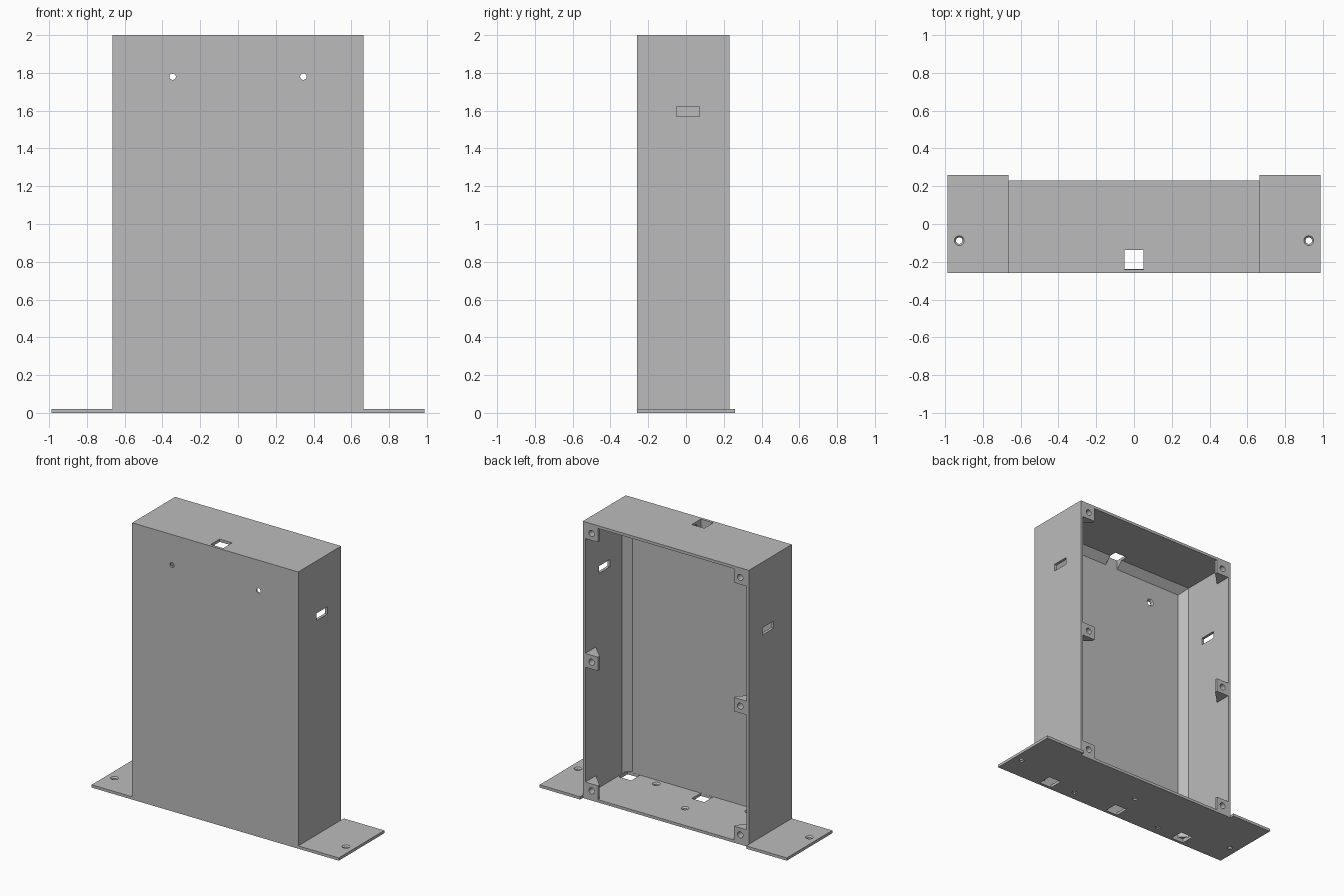
import bpy, bmesh
from mathutils import Matrix

cube = bpy.data.objects.get("Cube")
if cube:
    bpy.data.objects.remove(cube, do_unlink=True)

grey = bpy.data.materials.new("plain_grey")
grey.use_nodes = True
COLOUR = (0.5, 0.5, 0.5, 1)
grey.diffuse_color = COLOUR
grey.node_tree.nodes["Principled BSDF"].inputs["Base Color"].default_value = COLOUR

W, FRONT, BACK, H, T = 0.664, -0.26, 0.23, 2.0, 0.02   # housing half width, depth, height, wall
CHAMFER = 0.05


def finish(name, bm):
    bmesh.ops.recalc_face_normals(bm, faces=bm.faces)
    mesh = bpy.data.meshes.new(name)
    bm.to_mesh(mesh)
    bm.free()
    mesh.materials.append(grey)
    ob = bpy.data.objects.new(name, mesh)
    bpy.context.collection.objects.link(ob)
    return ob


def box_mesh(x0, x1, y0, y1, z0, z1):
    bm = bmesh.new()
    bmesh.ops.create_cube(bm, size=1)
    bmesh.ops.scale(bm, vec=(x1 - x0, y1 - y0, z1 - z0), verts=bm.verts)
    bmesh.ops.translate(bm, vec=((x0 + x1) / 2, (y0 + y1) / 2, (z0 + z1) / 2), verts=bm.verts)
    return bm


def box(name, *bounds):
    return finish(name, box_mesh(*bounds))


def cone(centre, r_low, r_high, depth, along_y=False):
    """Round cutter; along_y points its r_high end towards the back."""
    bm = bmesh.new()
    turn = Matrix.Rotation(-1.5708, 4, 'X') if along_y else Matrix()
    bmesh.ops.create_cone(bm, cap_ends=True, segments=32, radius1=r_low, radius2=r_high,
                          depth=depth, matrix=Matrix.Translation(centre) @ turn)
    return finish("cutter", bm)


def cut(target, cutter):
    mod = target.modifiers.new("cut", 'BOOLEAN')
    mod.operation = 'DIFFERENCE'
    mod.solver = 'EXACT'
    mod.object = cutter
    bpy.context.view_layer.objects.active = target
    bpy.ops.object.modifier_apply(modifier=mod.name)
    bpy.data.objects.remove(cutter, do_unlink=True)


def screw_hole(target, x, y):
    """Countersunk hole through the floor plate."""
    cut(target, cone((x, y, T / 2), 0.017, 0.017, 0.1))
    cut(target, cone((x, y, T), 0.017, 0.035, 0.02))


# Housing shell, open at the back
housing = box("housing", -W, W, FRONT, BACK, 0, H)
bm = box_mesh(-W + T, W - T, FRONT + T, BACK + 0.2, T, H - T)
inner_front = FRONT + T + 0.001
edges = [e for e in bm.edges
         if all(v.co.y < inner_front for v in e.verts)
         and any(v.co.z > 1 for v in e.verts)]
bmesh.ops.bevel(bm, geom=edges, offset=CHAMFER, segments=1, affect='EDGES')
cut(housing, finish("cutter", bm))

# Cable openings in the roof and floor
cut(housing, box("cutter", -0.05, 0.05, -0.24, -0.138, H - 0.15, H + 0.1))
for x in (-0.585, 0, 0.585):
    cut(housing, box("cutter", x - 0.05, x + 0.05, -0.239, -0.138, -0.1, T + 0.01))

# Side slots, at different heights
for side, z in ((1, 1.595), (-1, 1.5)):
    x = side * W
    cut(housing, box("cutter", x - 0.06, x + 0.06, -0.05, 0.072, z - 0.026, z + 0.026))

# Countersunk front holes and floor holes
for x in (-0.346, 0.346):
    cut(housing, cone((x, FRONT, 1.78), 0.017, 0.017, 0.2, True))
    cut(housing, cone((x, FRONT + T, 1.78), 0.017, 0.037, 0.02, True))
for x, y in ((-0.37, -0.19), (0, 0.01), (0.37, -0.19)):
    screw_hole(housing, x, y)

# Mounting flanges
for side, label in ((1, "left"), (-1, "right")):
    inner, outer = side * W, side * 0.988
    flange = box(label + "_flange", min(inner, outer), max(inner, outer), FRONT, 0.26, 0, T)
    screw_hole(flange, side * 0.925, -0.088)

    # Triangular screw tabs along the rear opening
    wall = side * (W - T)
    for place, z in (("lower", 0.07), ("middle", 1.0), ("upper", 1.93)):
        bm = bmesh.new()
        plan = ((wall, BACK), (wall - side * 0.1, BACK),
                (wall - side * 0.1, BACK - 0.02), (wall, BACK - 0.12))
        base = bm.faces.new([bm.verts.new((x, y, z - 0.05)) for x, y in plan])
        top = bmesh.ops.extrude_face_region(bm, geom=[base])["geom"]
        bmesh.ops.translate(bm, vec=(0, 0, 0.1),
                            verts=[g for g in top if isinstance(g, bmesh.types.BMVert)])
        tab = finish(f"{label}_{place}_screw_tab", bm)
        cut(tab, cone((wall - side * 0.05, BACK, z), 0.022, 0.022, 0.1, True))
